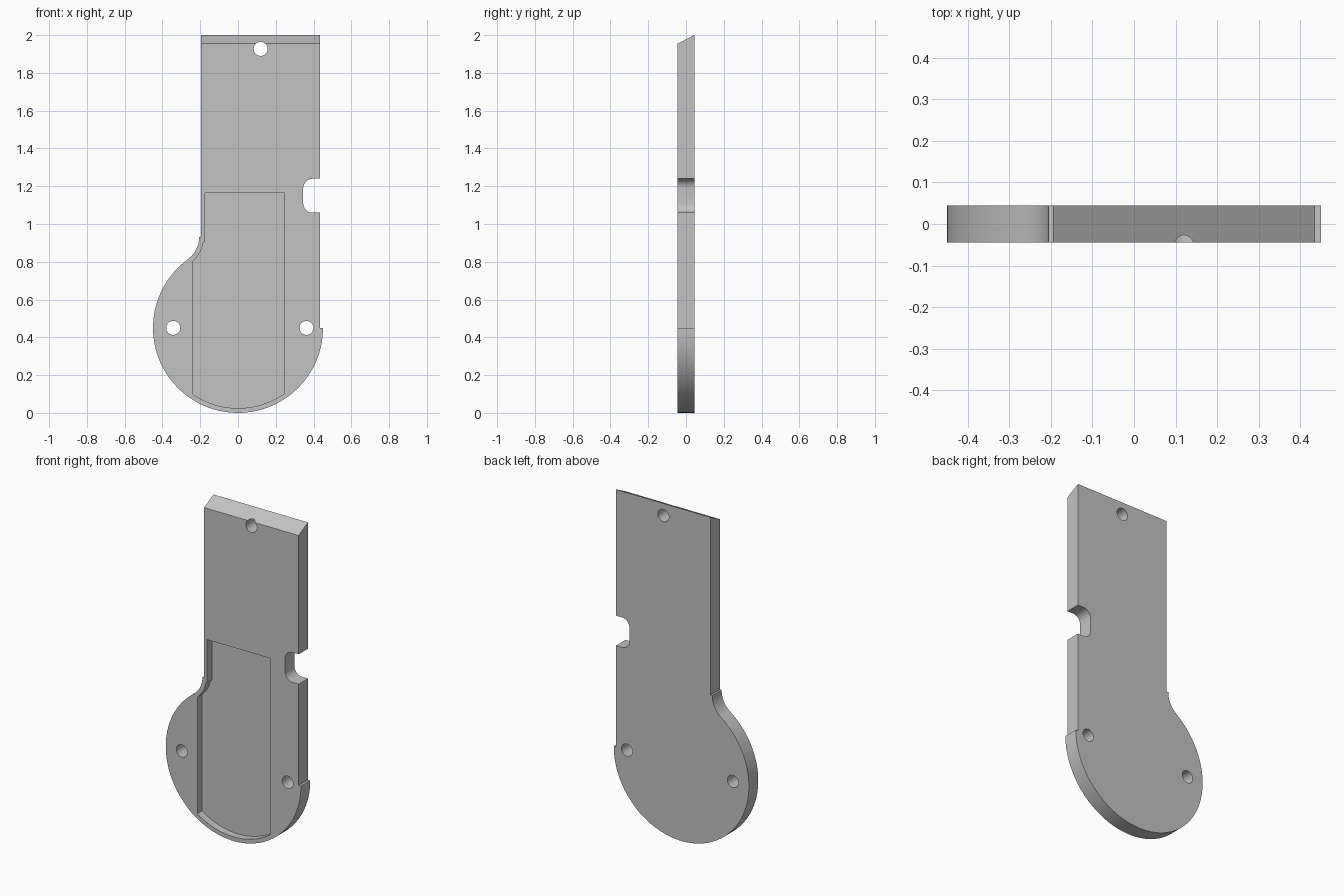
import bpy
import bmesh
from math import sin, cos, pi, radians, atan2, sqrt
from mathutils import Matrix

cube = bpy.data.objects.get("Cube")
if cube:
    bpy.data.objects.remove(cube, do_unlink=True)

HALF = 0.0445          # half of the plate thickness
POCKET_DEPTH = 0.045
DISC_Z, DISC_R = 0.45, 0.45
FILLET_X, FILLET_Z, FILLET_R = -0.35, 0.93, 0.144
TOP = 2.0

grey = bpy.data.materials.new("plain_grey")
grey.use_nodes = True
grey.diffuse_color = (0.55, 0.55, 0.55, 1)
grey.node_tree.nodes["Principled BSDF"].inputs["Base Color"].default_value = grey.diffuse_color


def arc(cx, cz, r, start, end, steps):
    """Points along an arc in the x-z plane, angles in radians."""
    angles = [start + (end - start) * i / steps for i in range(steps + 1)]
    return [(cx + r * cos(a), cz + r * sin(a)) for a in angles]


def slab(name, outline, y_front, y_back):
    """Extrude an x-z outline between two y positions."""
    bm = bmesh.new()
    face = bm.faces.new([bm.verts.new((x, y_front, z)) for x, z in outline])
    new = bmesh.ops.extrude_face_region(bm, geom=[face])["geom"]
    verts = [v for v in new if isinstance(v, bmesh.types.BMVert)]
    bmesh.ops.translate(bm, verts=verts, vec=(0, y_back - y_front, 0))
    bmesh.ops.recalc_face_normals(bm, faces=bm.faces)
    mesh = bpy.data.meshes.new(name)
    bm.to_mesh(mesh)
    bm.free()
    mesh.materials.append(grey)
    obj = bpy.data.objects.new(name, mesh)
    bpy.context.collection.objects.link(obj)
    return obj


def cut(target, cutter):
    """Subtract the cutter, apply, and remove it."""
    cutter.hide_render = True
    mod = target.modifiers.new("cut", 'BOOLEAN')
    mod.operation = 'DIFFERENCE'
    mod.solver = 'EXACT'
    mod.object = cutter
    bpy.context.view_layer.objects.active = target
    bpy.ops.object.modifier_apply(modifier=mod.name)
    bpy.data.objects.remove(cutter, do_unlink=True)


# Plate outline: round foot, small fillet, straight neck and side notch
touch = atan2(FILLET_Z - DISC_Z, FILLET_X)
outline = arc(0, DISC_Z, DISC_R, 0, touch - 2 * pi, 72)
outline += arc(FILLET_X, FILLET_Z, FILLET_R, touch - pi, 0, 12)[1:]
outline += [(-0.195, FILLET_Z), (-0.195, TOP), (0.435, TOP), (0.435, 1.24)]
outline += arc(0.395, 1.19, 0.05, pi / 2, pi, 8)
outline += arc(0.395, 1.11, 0.05, pi, 1.5 * pi, 8)
outline += [(0.435, 1.06), (0.435, DISC_Z)]
plate = slab("plate", outline, -HALF, HALF)

# Sloped top edge
bm = bmesh.new()
bm.from_mesh(plate.data)
for v in bm.verts:
    if v.co.z > TOP - 0.001 and v.co.y < 0:
        v.co.z = 1.955
bm.to_mesh(plate.data)
bm.free()

# Recessed pocket in the front, following the foot and fillet
LEFT, RIGHT, rim = -0.24, 0.245, DISC_R - 0.025
inner = FILLET_R + 0.025
low_right = atan2(-sqrt(rim**2 - RIGHT**2), RIGHT)
low_left = atan2(-sqrt(rim**2 - LEFT**2), LEFT)
curve_start = atan2(-sqrt(inner**2 - (LEFT - FILLET_X)**2), LEFT - FILLET_X)
pocket = arc(0, DISC_Z, rim, low_right, low_left, 20)
pocket += arc(FILLET_X, FILLET_Z, inner, curve_start, -0.148, 10)
pocket += [(-0.175, 0.905), (-0.175, 1.165), (RIGHT, 1.165)]
cut(plate, slab("pocket_cutter", pocket, -HALF - 0.05, -HALF + POCKET_DEPTH))

# Three through holes
for x, z in [(0.12, 1.927), (-0.343, 0.45), (0.362, 0.45)]:
    circle = arc(x, z, 0.037, 0, 2 * pi, 32)[:-1]
    cut(plate, slab("hole_cutter", circle, -0.1, 0.1))

# Smooth curved walls, crisp edges
bpy.ops.object.select_all(action='DESELECT')
plate.select_set(True)
bpy.context.view_layer.objects.active = plate
bpy.ops.object.shade_smooth_by_angle(angle=radians(30))
